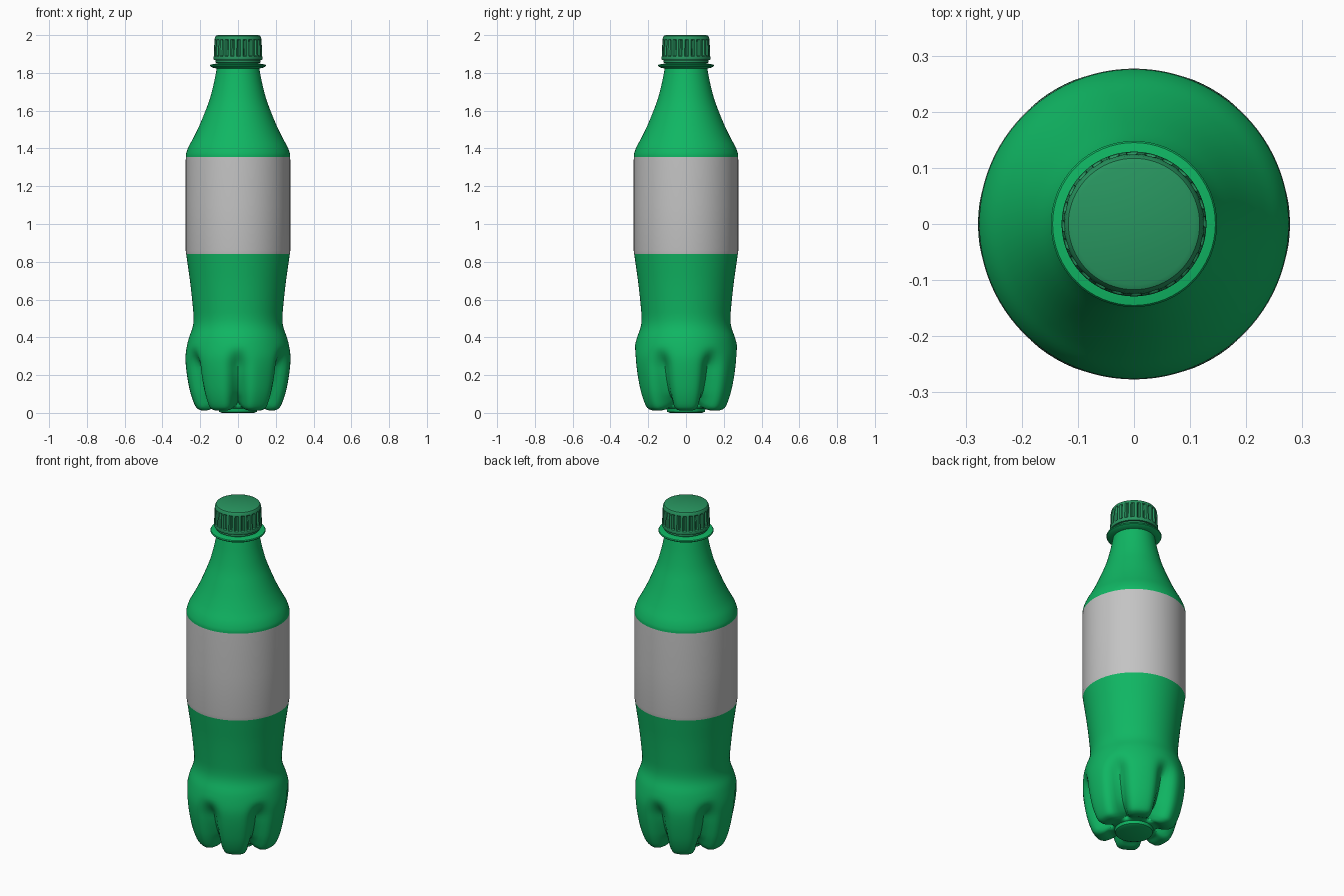
import bpy, math

if "Cube" in bpy.data.objects:
    bpy.data.objects.remove(bpy.data.objects["Cube"])

def material(name, rgb):
    m = bpy.data.materials.new(name)
    m.diffuse_color = (*rgb, 1)
    m.use_nodes = True
    m.node_tree.nodes["Principled BSDF"].inputs["Base Color"].default_value = m.diffuse_color
    return m

GREEN = material("bottle green", (0.005, 0.47, 0.125))
GREY = material("label grey", (0.55, 0.55, 0.55))
CAP = material("cap green", (0.021, 0.30, 0.115))

def smooth_profile(pts, n=4):
    # Catmull-Rom curve through (radius, height) points
    out = []
    for i in range(len(pts) - 1):
        p0, p1, p2, p3 = pts[max(i - 1, 0)], pts[i], pts[i + 1], pts[min(i + 2, len(pts) - 1)]
        for k in range(n):
            t = k / n
            out.append(tuple(0.5 * (2 * b + (c - a) * t + (2 * a - 5 * b + 4 * c - d) * t * t
                                    + (3 * b - a - 3 * c + d) * t ** 3)
                             for a, b, c, d in zip(p0, p1, p2, p3)))
    return out + [pts[-1]]

def lathe(name, profile, segs, mats, warp=None, angle=35):
    # profile runs bottom to top; both ends are closed with a flat disc
    verts, faces = [], []
    for r, z in profile:
        for s in range(segs):
            a = 2 * math.pi * s / segs
            rr, zz = warp(r, z, a, s) if warp else (r, z)
            verts.append((rr * math.cos(a), rr * math.sin(a), zz))
    for i in range(len(profile) - 1):
        for s in range(segs):
            t = (s + 1) % segs
            faces.append((i * segs + s, i * segs + t, (i + 1) * segs + t, (i + 1) * segs + s))
    faces.append(tuple(reversed(range(segs))))
    top = (len(profile) - 1) * segs
    faces.append(tuple(range(top, top + segs)))
    me = bpy.data.meshes.new(name)
    me.from_pydata(verts, [], faces)
    for m in mats:
        me.materials.append(m)
    ob = bpy.data.objects.new(name, me)
    bpy.context.collection.objects.link(ob)
    bpy.context.view_layer.objects.active = ob
    ob.select_set(True)
    bpy.ops.object.shade_smooth_by_angle(angle=math.radians(angle))
    ob.select_set(False)
    return ob

def ease(x):
    x = min(max(x, 0), 1)
    return x * x * (3 - 2 * x)

def six_feet(r, z, a, s):
    # grooves at 30, 90, 150... degrees leave six rounded feet
    if z > 0.36:
        return r, z
    d = (a % (math.pi / 3)) - math.pi / 6
    g = math.exp(-(d / 0.17) ** 2)
    depth = 0.055 * ease((0.36 - z) / 0.13) + 0.03 * ease((0.25 - z) / 0.25)
    depth *= ease((r - 0.10) / 0.10)
    lift = 0.045 * g * ease((0.12 - z) / 0.12) * ease((r - 0.10) / 0.07)
    return r - depth * g, z + lift

# bottle body: feet, waist, label band, shoulder and neck
base = smooth_profile([(0.10, 0.022), (0.13, 0.025), (0.165, 0.013), (0.20, 0.015), (0.225, 0.035),
                       (0.25, 0.10), (0.267, 0.18), (0.277, 0.26), (0.276, 0.32), (0.262, 0.39),
                       (0.241, 0.45), (0.235, 0.50), (0.240, 0.57), (0.253, 0.69), (0.267, 0.79),
                       (0.274, 0.84)])
shoulder = smooth_profile([(0.276, 1.355), (0.274, 1.375), (0.261, 1.41), (0.234, 1.46), (0.205, 1.52),
                           (0.176, 1.59), (0.150, 1.66), (0.129, 1.74), (0.115, 1.81), (0.111, 1.83)])
band = [(0.277, 0.86), (0.277, 1.10), (0.277, 1.335)]
body = lathe("bottle_body", base + band + shoulder + [(0.107, 1.88)], 96, [GREEN, GREY], six_feet)
for p in body.data.polygons:
    if 0.84 < p.center.z < 1.355 and len(p.vertices) == 4:
        p.material_index = 1

# raised disc under the middle of the base
lathe("base_disc", [(0.085, 0.0), (0.10, 0.006), (0.105, 0.03)], 48, [GREEN])

# neck flange
lathe("neck_flange", [(0.108, 1.822), (0.135, 1.828), (0.146, 1.834), (0.148, 1.839), (0.145, 1.844),
                      (0.108, 1.850)], 64, [GREEN])

# tamper ring below the cap
lathe("tamper_ring", [(0.112, 1.852), (0.119, 1.855), (0.119, 1.866), (0.114, 1.870)], 64, [CAP])

# ribbed cap: slots are pressed into the side wall
def ribs(r, z, a, s):
    slot = 1.888 < z < 1.975 and s % 5 in (0, 1)
    return (r - 0.009 if slot else r), z

lathe("cap", [(0.11, 1.868), (0.127, 1.868), (0.129, 1.872), (0.129, 1.884), (0.128, 1.887),
              (0.128, 1.891), (0.125, 1.972), (0.124, 1.978), (0.122, 1.988), (0.117, 1.996),
              (0.108, 2.0)], 120, [CAP], ribs, 30)
